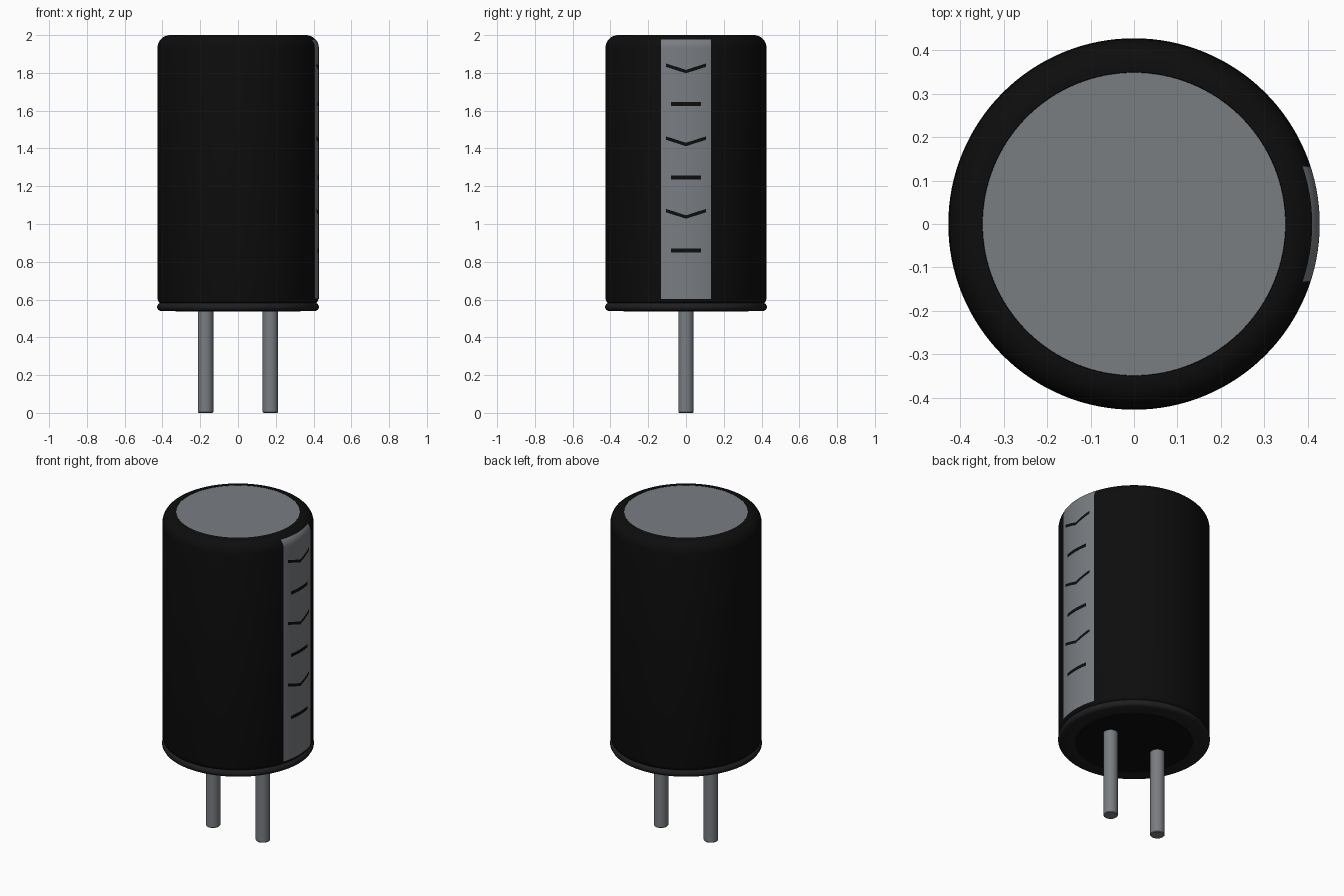
import bpy
import bmesh
import math

if "Cube" in bpy.data.objects:
    bpy.data.objects.remove(bpy.data.objects["Cube"], do_unlink=True)

R = 0.4265          # sleeve radius
ROUND = 0.068       # rounding of the sleeve's upper edge
TOP = 2.0


def material(name, color):
    m = bpy.data.materials.new(name)
    m.use_nodes = True
    m.diffuse_color = (*color, 1)
    bsdf = m.node_tree.nodes["Principled BSDF"]
    bsdf.inputs["Base Color"].default_value = (*color, 1)
    bsdf.inputs["Roughness"].default_value = 0.6
    return m


BLACK = material("sleeve black", (0.004, 0.004, 0.004))
CHARCOAL = material("rubber charcoal", (0.013, 0.013, 0.015))
GREY = material("metal grey", (0.19, 0.205, 0.222))


def finish(name, bm, mat):
    bmesh.ops.remove_doubles(bm, verts=bm.verts, dist=1e-6)
    mesh = bpy.data.meshes.new(name)
    bm.to_mesh(mesh)
    bm.free()
    mesh.materials.append(mat)
    ob = bpy.data.objects.new(name, mesh)
    bpy.context.collection.objects.link(ob)
    bpy.ops.object.select_all(action="DESELECT")
    ob.select_set(True)
    bpy.context.view_layer.objects.active = ob
    bpy.ops.object.shade_smooth_by_angle(angle=math.radians(35))
    return ob


def lathe(name, profile, mat, x=0.0, segments=128):
    """Turn a (radius, height) profile, listed bottom to top, about z."""
    bm = bmesh.new()
    rings = []
    for r, z in profile:
        if r == 0:
            rings.append([bm.verts.new((x, 0, z))] * segments)
            continue
        angles = [2 * math.pi * i / segments for i in range(segments)]
        rings.append([bm.verts.new((x + r * math.cos(a), r * math.sin(a), z))
                      for a in angles])
    for lo, hi in zip(rings, rings[1:]):
        for i in range(segments):
            j = (i + 1) % segments
            quad = list(dict.fromkeys((lo[i], lo[j], hi[j], hi[i])))
            bm.faces.new(quad)
    return finish(name, bm, mat)


def on_sleeve(y, z, lift):
    """Point just above the sleeve's right-hand surface."""
    r = R + lift
    dz = z - (TOP - ROUND)
    if dz > 0:
        r = R - ROUND + math.sqrt((ROUND + lift) ** 2 - dz * dz)
    return (math.sqrt(r * r - y * y), y, z)


def add_patch(bm, half_width, low, high, lift, heights=(0, 1), steps=16):
    """Curved plate; low and high give its edges as functions of y."""
    rows = []
    for t in heights:
        row = []
        for i in range(steps + 1):
            y = half_width * (2 * i / steps - 1)
            z = low(y) + (high(y) - low(y)) * t
            row.append(bm.verts.new(on_sleeve(y, z, lift)))
        rows.append(row)
    for a, b in zip(rows, rows[1:]):
        for i in range(steps):
            bm.faces.new((a[i], a[i + 1], b[i + 1], b[i]))


# Sleeve with rounded shoulder and a small tucked-in lower edge
arc = [(R - ROUND + ROUND * math.cos(math.pi / 20 * i),
        TOP - ROUND + ROUND * math.sin(math.pi / 20 * i)) for i in range(11)]
lathe("sleeve", [(0.39, 0.575), (0.41, 0.578), (0.421, 0.588), (R, 0.606)]
      + arc + [(0.35, TOP), (0.348, 1.99)], BLACK)

# Metal top of the can
lathe("can_top", [(0.349, 1.985), (0.349, 1.999), (0, 1.999)], GREY)

# Base: rubber rim and bottom plug
lathe("base_rim", [(0.33, 0.55), (0.33, 0.54), (0.412, 0.54), (0.422, 0.545),
                   (0.428, 0.555), (0.428, 0.565), (0.422, 0.577),
                   (0.41, 0.584), (0.39, 0.584)], CHARCOAL)
lathe("bottom_plug", [(0, 0.537), (0.332, 0.537), (0.332, 0.56)], BLACK)

# Two leads
for side, x in (("left", 0.172), ("right", -0.172)):
    lathe(side + "_lead", [(0, 0), (0.037, 0), (0.041, 0.004), (0.041, 0.56),
                           (0, 0.56)], GREY, x, 32)

# Polarity stripe, following the shoulder at its upper end
bm = bmesh.new()
levels = [0, 0.5] + [0.964 + 0.036 * i / 8 for i in range(9)]
add_patch(bm, 0.133, lambda y: 0.602, lambda y: 1.978, 0.0015, levels)
finish("polarity_stripe", bm, GREY)

# Chevrons and bars on the stripe
bm = bmesh.new()
for z in (1.037, 1.421, 1.807):
    add_patch(bm, 0.105, lambda y: z - 0.009 + 0.32 * abs(y),
              lambda y: z + 0.009 + 0.32 * abs(y), 0.003)
for z in (0.86, 1.247, 1.635):
    add_patch(bm, 0.08, lambda y: z - 0.0105, lambda y: z + 0.0105, 0.003)
finish("stripe_marks", bm, BLACK)
